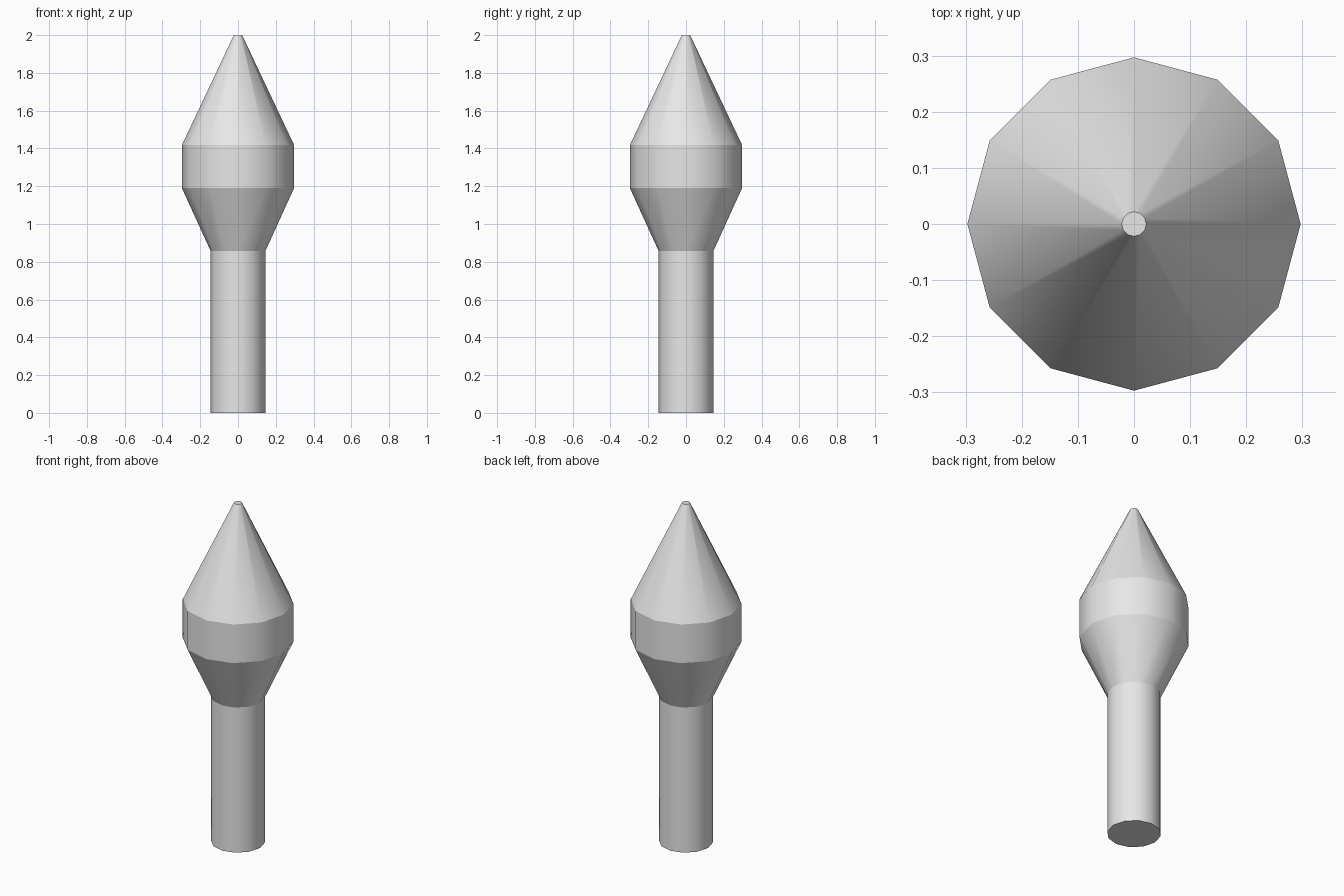
import bpy
import bmesh
from math import cos, sin, tau

SIDES = 12

cube = bpy.data.objects.get("Cube")
if cube:
    bpy.data.objects.remove(cube, do_unlink=True)

grey = bpy.data.materials.new("light grey")
grey.use_nodes = True
colour = (0.8, 0.8, 0.8, 1)
grey.diffuse_color = colour
grey.node_tree.nodes["Principled BSDF"].inputs["Base Color"].default_value = colour


def lathe(name, profile, cap_bottom=False, cap_top=False):
    """Turn (radius, height) points into smooth bands with crisp rings between them."""
    bm = bmesh.new()
    rings = [[bm.verts.new((r * cos(tau * i / SIDES), r * sin(tau * i / SIDES), z))
              for i in range(SIDES)] for r, z in profile]
    for low, high in zip(rings, rings[1:]):
        for i in range(SIDES):
            j = (i + 1) % SIDES
            bm.faces.new((low[i], low[j], high[j], high[i])).smooth = True
    if cap_bottom:
        bm.faces.new(rings[0][::-1])
    if cap_top:
        bm.faces.new(rings[-1])
    for ring in rings:
        for i in range(SIDES):
            bm.edges.get((ring[i - 1], ring[i])).smooth = False
    mesh = bpy.data.meshes.new(name)
    bm.to_mesh(mesh)
    bm.free()
    mesh.materials.append(grey)
    obj = bpy.data.objects.new(name, mesh)
    bpy.context.collection.objects.link(obj)
    return obj


# Straight stem, closed underneath
lathe("stem", [(0.145, 0), (0.145, 0.857)], cap_bottom=True)

# Head: flared base, straight band and tapering point with a small flat tip
lathe("pointed_head", [(0.145, 0.857), (0.297, 1.19), (0.297, 1.418), (0.022, 2)],
      cap_top=True)
